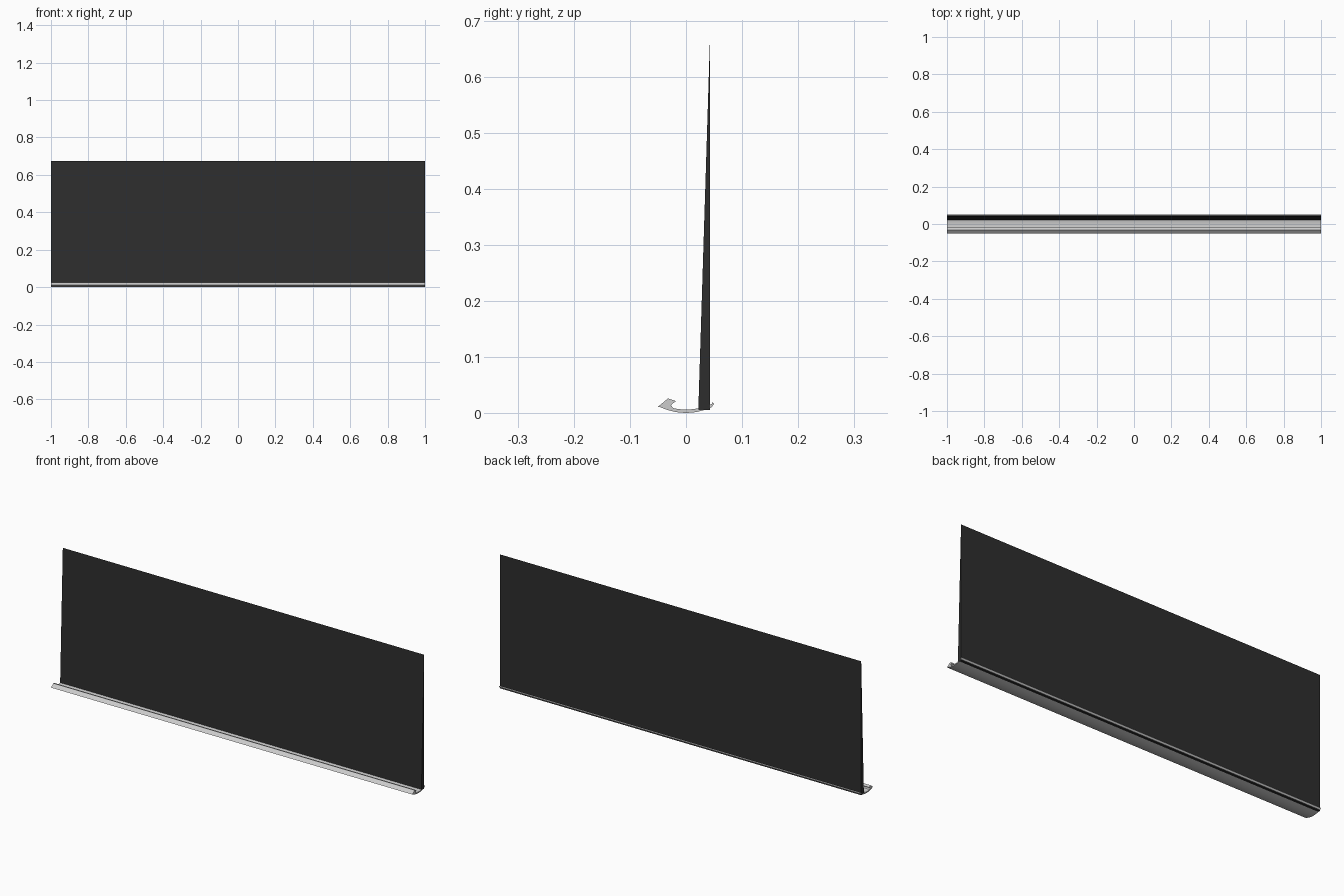
import bpy, bmesh

if "Cube" in bpy.data.objects:
    bpy.data.objects.remove(bpy.data.objects["Cube"])


def extrude_profile(name, profile, color=None):
    """Extrude a closed (y, z) profile along x from -1 to 1."""
    bm = bmesh.new()
    face = bm.faces.new([bm.verts.new((-1, y, z)) for y, z in profile])
    res = bmesh.ops.extrude_face_region(bm, geom=[face])
    verts = [v for v in res["geom"] if isinstance(v, bmesh.types.BMVert)]
    bmesh.ops.translate(bm, verts=verts, vec=(2, 0, 0))
    bmesh.ops.recalc_face_normals(bm, faces=bm.faces)
    mesh = bpy.data.meshes.new(name)
    bm.to_mesh(mesh)
    bm.free()
    obj = bpy.data.objects.new(name, mesh)
    bpy.context.collection.objects.link(obj)
    if color:
        mat = bpy.data.materials.new(name + "_colour")
        mat.diffuse_color = color
        mat.use_nodes = True
        mat.node_tree.nodes["Principled BSDF"].inputs["Base Color"].default_value = mat.diffuse_color
        mesh.materials.append(mat)
    return obj


def curve(half_width, rise, y0, y1, base, steps=10):
    """Points of a shallow parabola from y0 to y1."""
    ys = [y0 + (y1 - y0) * i / steps for i in range(steps + 1)]
    return [(y, base + rise * (y / half_width) ** 2) for y in ys]


# Board: tall wedge, thick at the foot and vertical at the back
extrude_profile("board", [(0.022, 0.005), (0.043, 0.005), (0.043, 0.675)],
                (0.027, 0.027, 0.027, 1))

# Tray: curved trough with a hooked front lip
lip = [(-0.032, 0.026), (-0.018, 0.021), (-0.027, 0.014)]
inner = curve(0.05, 0.012, -0.023, 0.046, 0.006)
outer = curve(0.05, 0.012, 0.046, -0.046, 0.0)
profile = lip + inner + [(0.047, 0.019), (0.05, 0.016)] + outer + [(-0.05, 0.011)]
tray = extrude_profile("tray", profile)
bpy.context.view_layer.objects.active = tray
tray.select_set(True)
bpy.ops.object.shade_smooth_by_angle(angle=0.5)
